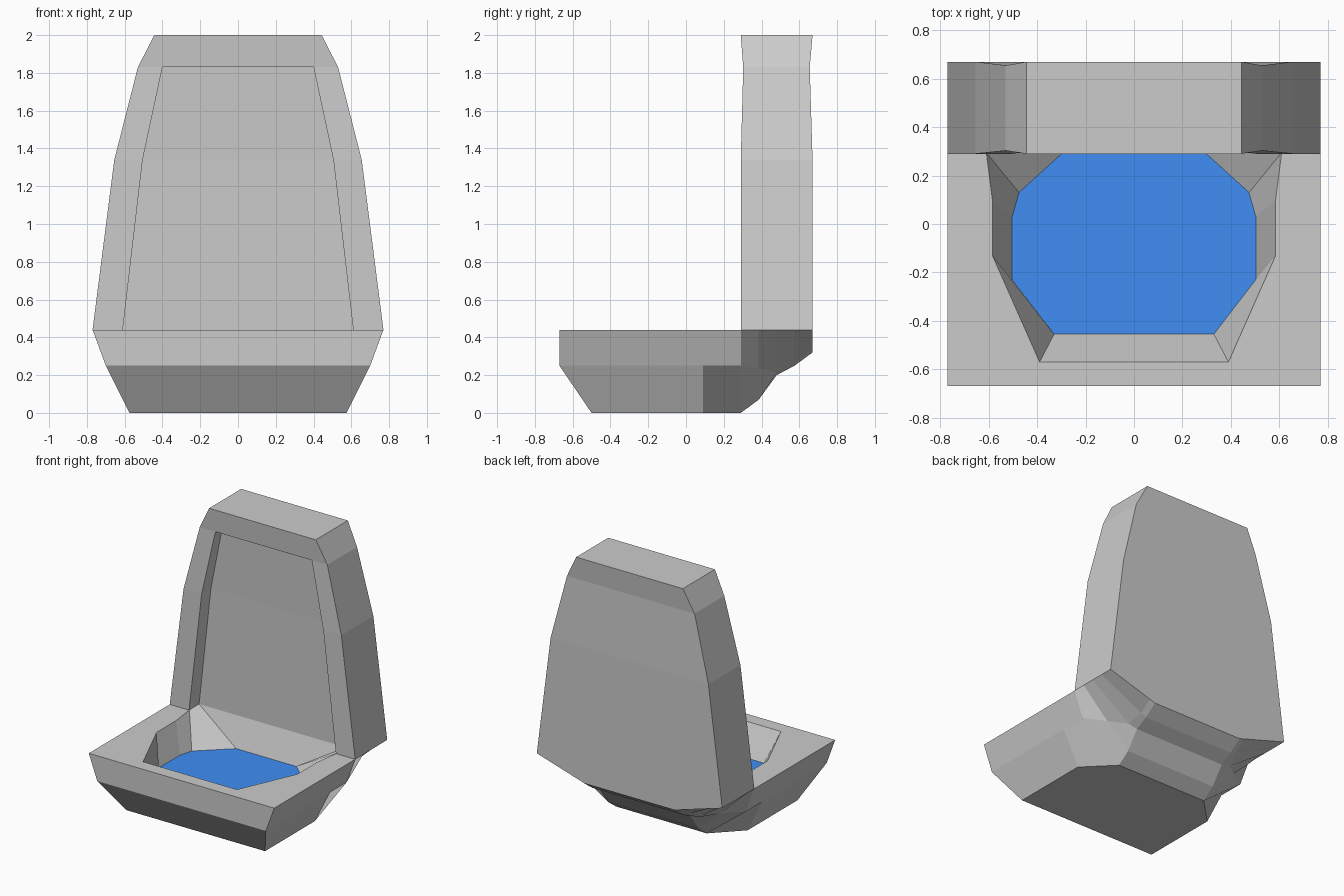
import bpy, bmesh

if "Cube" in bpy.data.objects:
    bpy.data.objects.remove(bpy.data.objects["Cube"])


def make_object(name, verts, faces):
    me = bpy.data.meshes.new(name)
    bm = bmesh.new()
    vs = [bm.verts.new(v) for v in verts]
    for f in faces:
        bm.faces.new([vs[i] for i in f])
    bmesh.ops.remove_doubles(bm, verts=bm.verts, dist=1e-5)
    bmesh.ops.recalc_face_normals(bm, faces=bm.faces)
    bm.to_mesh(me)
    bm.free()
    ob = bpy.data.objects.new(name, me)
    bpy.context.collection.objects.link(ob)
    return ob


def mirrored(half):
    """Closed loop from the +x half of a symmetric ring."""
    return half + [(-x, y, z) for x, y, z in reversed(half)]


def loft(halves):
    """Vertices and side faces joining equal-length mirrored rings."""
    n = 2 * len(halves[0])
    verts = [v for h in halves for v in mirrored(h)]
    faces = [(r * n + i, r * n + (i + 1) % n, (r + 1) * n + (i + 1) % n, (r + 1) * n + i)
             for r in range(len(halves) - 1) for i in range(n)]
    return verts, faces, n


# Seat base: sections from front to back, each underside, lower side, mid side, rim
RIM = 0.44
sections = [[(.375, -.5, 0), (.575, -.5, 0), (.70, -.67, .25), (.77, -.67, RIM)],
            [(.375, .09, 0), (.575, .09, 0), (.70, .09, .25), (.77, .09, RIM)]]
for y, cz, mx, mz in [(.29, 0, .70, .25), (.385, .07, .56, .237), (.48, .2, .45, .215),
                      (.575, .25, .42, .268), (.67, .32, .42, .334)]:
    c = (.375, y, cz)
    sections.append([c, (.376, y, cz), (mx, y, mz), (.77, y, RIM)])
verts, faces, n = loft(sections)
faces += [(0, 1, 2, 5, 6, 7), (2, 3, 4, 5)]
last = n * (len(sections) - 1)
faces.append([last + i for i in range(n)])
base = make_object("seat_base", verts, faces)

# Bowl hollow, cut out of the base
WATER = 0.23
opening = [(.39, -.57), (.585, -.13), (.585, .10), (.61, .295), (.61, .41)]
waterline = [(.33, -.455), (.503, -.23), (.503, .03), (.475, .13), (.25, .335)]
floor = [(x * .75, y * .75) for x, y in waterline]
rings = [[(x, y, z) for x, y in ring] for ring, z in
         [(opening, .5), (opening, RIM), (waterline, WATER), (floor, .12)]]
verts, faces, n = loft(rings)
faces += [list(range(n)), [3 * n + i for i in range(n)]]
cutter = make_object("bowl_cutter", verts, faces)
cutter.hide_render = True
cutter.hide_viewport = True
cut = base.modifiers.new("bowl", 'BOOLEAN')
cut.operation = 'DIFFERENCE'
cut.solver = 'EXACT'
cut.object = cutter

# Water surface
loop = mirrored(rings[2])
water = make_object("water", loop, [list(range(len(loop)))])
mat = bpy.data.materials.new("water_blue")
mat.diffuse_color = (.05, .27, .9, 1)
mat.use_nodes = True
mat.node_tree.nodes["Principled BSDF"].inputs["Base Color"].default_value = mat.diffuse_color
water.data.materials.append(mat)

# Backrest: tapering slab with a recessed front panel
rows = []
for z, ox, ix, back, front, recess in [(RIM, .77, .61, .67, .29, .41),
                                       (1.34, .655, .505, .67, .29, .40),
                                       (1.83, .53, .40, .655, .303, .385)]:
    rows.append([(ox, back, z), (ox, front, z), (ix, front, z), (ix, recess, z)])
verts, faces, n = loft(rows)
t = 2 * n
k = len(verts)
verts += mirrored([(.443, .67, 2), (.443, .29, 2)])
faces += [(t + 2, t + 3, t + 4, t + 5),                # recess ceiling
          (t, t + 1, k + 1, k), (t + 6, t + 7, k + 3, k + 2),
          (t + 7, t, k, k + 3),
          (t + 1, t + 2, t + 5, t + 6, k + 2, k + 1),  # front above the panel
          (k, k + 1, k + 2, k + 3)]
make_object("backrest", verts, faces)
